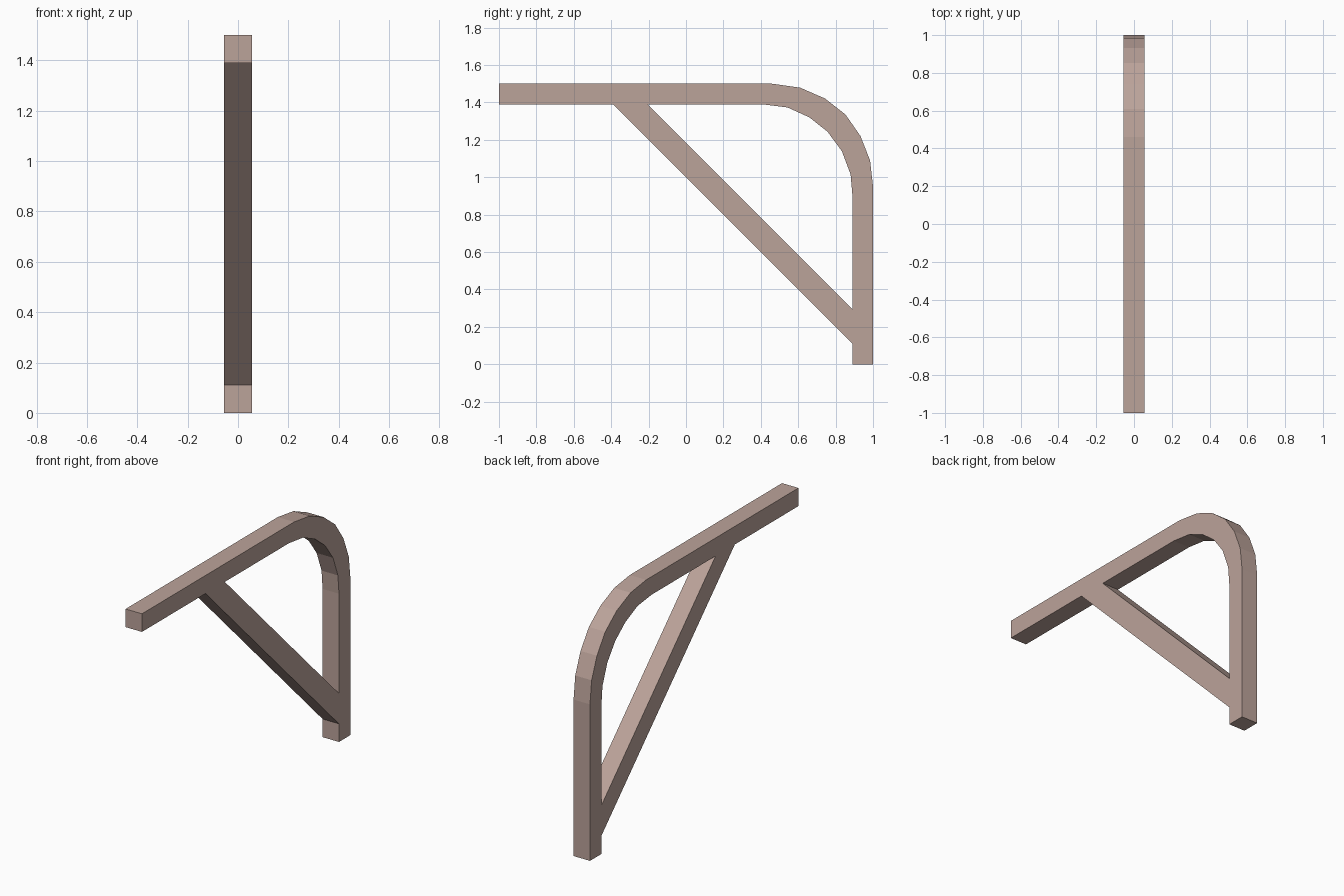
import bpy, bmesh

if "Cube" in bpy.data.objects:
    bpy.data.objects.remove(bpy.data.objects["Cube"])

W = 0.055  # half thickness along x

mat = bpy.data.materials.new("dusty_brown")
mat.diffuse_color = (0.50, 0.366, 0.323, 1)
mat.use_nodes = True
mat.node_tree.nodes["Principled BSDF"].inputs["Base Color"].default_value = mat.diffuse_color


def make(name, quads):
    """Extrude a strip of (y, z) quads across the thickness, keeping outer skin only."""
    bm = bmesh.new()
    for q in quads:
        bm.faces.new([bm.verts.new((-W, y, z)) for y, z in q])
    bmesh.ops.remove_doubles(bm, verts=bm.verts, dist=1e-4)
    ext = bmesh.ops.extrude_face_region(bm, geom=bm.faces[:], use_keep_orig=True)
    moved = [v for v in ext["geom"] if isinstance(v, bmesh.types.BMVert)]
    bmesh.ops.translate(bm, verts=moved, vec=(2 * W, 0, 0))
    bmesh.ops.recalc_face_normals(bm, faces=bm.faces)
    me = bpy.data.meshes.new(name)
    bm.to_mesh(me)
    bm.free()
    me.materials.append(mat)
    ob = bpy.data.objects.new(name, me)
    bpy.context.collection.objects.link(ob)
    return ob


# Bent beam: horizontal arm, rounded corner, vertical post
outer = [(-1, 1.5), (0.46, 1.5), (0.61, 1.479), (0.743, 1.421), (0.853, 1.335),
         (0.933, 1.22), (0.984, 1.09), (1, 0.95), (1, 0)]
inner = [(-1, 1.39), (0.41, 1.39), (0.543, 1.373), (0.66, 1.32), (0.757, 1.243),
         (0.833, 1.14), (0.88, 1.015), (0.89, 0.9), (0.89, 0)]
make("bent_beam", [(outer[i], outer[i + 1], inner[i + 1], inner[i])
                   for i in range(len(outer) - 1)])

# Diagonal brace between arm and post
make("diagonal_brace", [((0.89, 0.11), (0.89, 0.295), (-0.205, 1.39), (-0.39, 1.39))])
